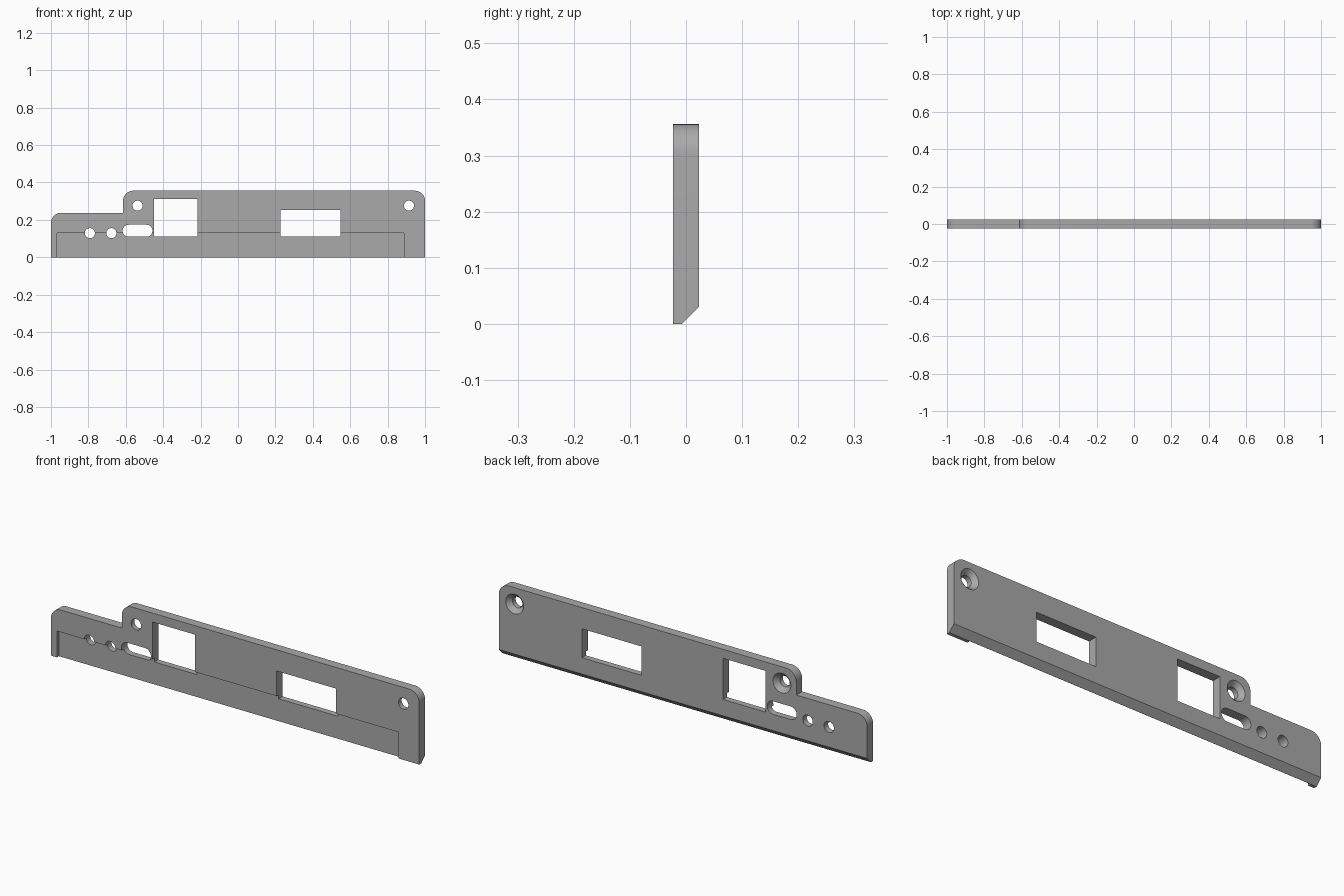
import bpy, bmesh, math
from mathutils import Vector

default = bpy.data.objects.get("Cube")
if default:
    bpy.data.objects.remove(default, do_unlink=True)

HALF = 0.023          # half thickness of the plate
TOP = 0.356
STEP_X = -0.615
RECESS_Y = -0.0075    # depth reached by the front recess

grey = bpy.data.materials.new("plain grey")
colour = (0.40, 0.40, 0.40, 1)
grey.diffuse_color = colour
grey.use_nodes = True
grey.node_tree.nodes["Principled BSDF"].inputs["Base Color"].default_value = colour


def outline(corners, steps=10):
    """Polygon from (x, z, radius) corners, each rounded by its radius."""
    pts = []
    for i, (x, z, r) in enumerate(corners):
        p = Vector((x, z))
        if r == 0:
            pts.append(p)
            continue
        to_prev = (Vector(corners[i - 1][:2]) - p).normalized()
        to_next = (Vector(corners[(i + 1) % len(corners)][:2]) - p).normalized()
        centre = p + r * (to_prev + to_next)
        for k in range(steps + 1):
            t = math.pi / 2 * k / steps
            pts.append(centre - r * (math.cos(t) * to_next + math.sin(t) * to_prev))
    return pts


def box_outline(x0, x1, z0, z1, r=0):
    return outline([(x0, z0, r), (x1, z0, r), (x1, z1, r), (x0, z1, r)])


def prism(name, pts, lo, hi, place=lambda u, v, d: (u, d, v)):
    """Extrude a 2D outline between depths lo and hi."""
    bm = bmesh.new()
    face = bm.faces.new([bm.verts.new(place(u, v, lo)) for u, v in pts])
    ext = bmesh.ops.extrude_face_region(bm, geom=[face])
    move = Vector(place(0, 0, hi)) - Vector(place(0, 0, lo))
    bmesh.ops.translate(bm, vec=move,
                        verts=[g for g in ext["geom"] if isinstance(g, bmesh.types.BMVert)])
    bmesh.ops.remove_doubles(bm, verts=bm.verts, dist=1e-5)
    bmesh.ops.recalc_face_normals(bm, faces=bm.faces)
    mesh = bpy.data.meshes.new(name)
    bm.to_mesh(mesh)
    bm.free()
    ob = bpy.data.objects.new(name, mesh)
    bpy.context.collection.objects.link(ob)
    return ob


def cut(target, cutter):
    """Subtract the cutter for good and remove it."""
    cutter.hide_render = True
    mod = target.modifiers.new("cut", 'BOOLEAN')
    mod.operation = 'DIFFERENCE'
    mod.solver = 'EXACT'
    mod.object = cutter
    bpy.context.view_layer.objects.active = target
    bpy.ops.object.modifier_apply(modifier=mod.name)
    bpy.data.objects.remove(cutter, do_unlink=True)


# Stepped plate with rounded upper corners
plate = prism("panel_plate", outline([
    (-1, 0, 0), (1, 0, 0), (1, TOP, 0.055), (STEP_X, TOP, 0.055),
    (STEP_X, 0.238, 0), (-1, 0.238, 0.055)]), -HALF, HALF)

# Chamfer along the lower back edge
cut(plate, prism("chamfer_cutter", [(-0.107, -0.1), (0.123, -0.1), (0.123, 0.13)], -1.1, 1.1,
                 lambda u, v, d: (d, u, v)))

# Shallow recess in the lower front
cut(plate, prism("recess_cutter", box_outline(-0.967, 0.888, -0.1, 0.129), -0.1, RECESS_Y))

# Square window, wide window and rounded slot
for name, box in (("square_window", (-0.449, -0.217, 0.11, 0.312)),
                  ("wide_window", (0.226, 0.549, 0.11, 0.252)),
                  ("slot", (-0.617, -0.457, 0.11, 0.174, 0.0319))):
    cut(plate, prism(name + "_cutter", box_outline(*box), -0.1, 0.1))

# Two small round holes and two screw holes
HOLE_R = 0.027
screws = [(-0.537, 0.276), (0.914, 0.276)]
for x, z in [(-0.792, 0.129), (-0.677, 0.129)] + screws:
    cut(plate, prism("hole_cutter", box_outline(
        x - HOLE_R, x + HOLE_R, z - HOLE_R, z + HOLE_R, HOLE_R), -0.1, 0.1))

# Conical countersinks on the back of the screw holes
for x, z in screws:
    bpy.ops.mesh.primitive_cone_add(vertices=40, radius1=0.0535, radius2=0.0235, depth=0.03,
                                    location=(x, HALF + 0.005 - 0.015, z),
                                    rotation=(math.pi / 2, 0, 0))
    cut(plate, bpy.context.object)

plate.data.materials.clear()
plate.data.materials.append(grey)
bpy.ops.object.select_all(action='DESELECT')
plate.select_set(True)
bpy.context.view_layer.objects.active = plate
bpy.ops.object.shade_smooth_by_angle(angle=math.radians(25))
